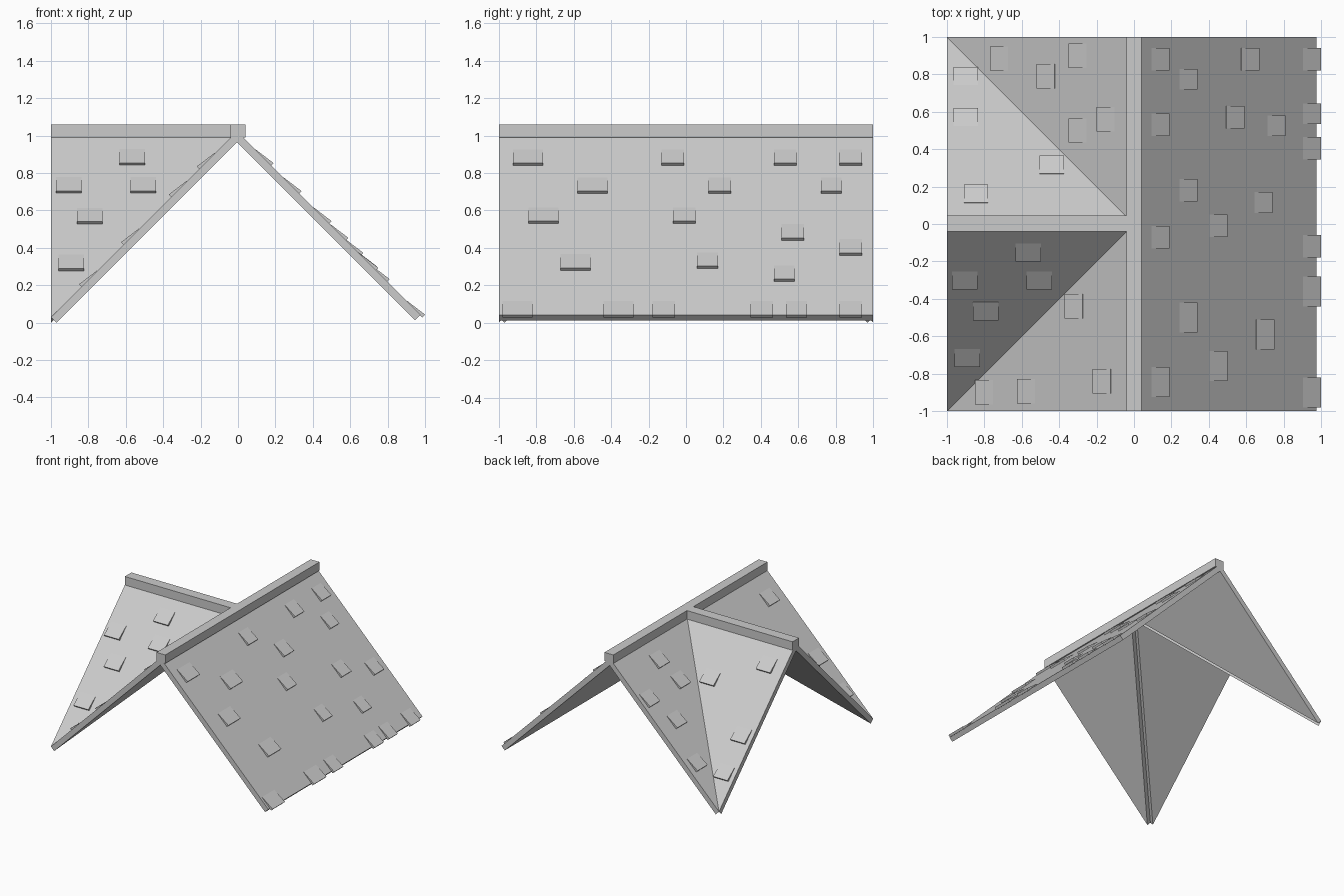
import bpy, bmesh

if "Cube" in bpy.data.objects:
    bpy.data.objects.remove(bpy.data.objects["Cube"])

R2 = 2 ** -0.5


def point(o, s, t, h, top):
    """Point on a 45 degree slope: s outward, t along the ridge, h above the surface."""
    return (o[0] * (s + h * R2) + abs(o[1]) * t,
            o[1] * (s + h * R2) + abs(o[0]) * t,
            top - s + h * R2)


def prisms(name, rings):
    """One object from closed prisms, each given as (bottom ring, top ring)."""
    bm = bmesh.new()
    for a, b in rings:
        va = [bm.verts.new(p) for p in a]
        vb = [bm.verts.new(p) for p in b]
        bm.faces.new(va[::-1])
        bm.faces.new(vb)
        n = len(va)
        for i in range(n):
            j = (i + 1) % n
            bm.faces.new((va[i], va[j], vb[j], vb[i]))
    bmesh.ops.recalc_face_normals(bm, faces=bm.faces)
    me = bpy.data.meshes.new(name)
    bm.to_mesh(me)
    bm.free()
    bpy.context.collection.objects.link(bpy.data.objects.new(name, me))


def slab(name, o, outline, top, thick=0.042):
    prisms(name, [([point(o, s, t, -thick, top) for s, t in outline],
                   [point(o, s, t, 0, top) for s, t in outline])])


def shingles(name, o, tiles, top, length=0.085, lift=0.018):
    # wedge tiles: flush at the upper edge, lifted at the lower edge
    rings = []
    for s, t, w in tiles:
        s -= 0.012
        u, a, b = s - length, t - w / 2, t + w / 2
        bottom = [(u, a, -0.012), (s, a, -0.003), (s, b, -0.003), (u, b, -0.012)]
        upper = [(u, a, 0.002), (s, a, lift), (s, b, lift), (u, b, 0.002)]
        rings.append(([point(o, *p, top) for p in bottom],
                      [point(o, *p, top) for p in upper]))
    prisms(name, rings)


def beam(name, x0, x1, y0, y1, z0=0.99, z1=1.06):
    c = [(x0, y0), (x1, y0), (x1, y1), (x0, y1)]
    prisms(name, [([(x, y, z0) for x, y in c], [(x, y, z1) for x, y in c])])


RIGHT, LEFT, FRONT, BACK = (1, 0), (-1, 0), (0, -1), (0, 1)
TR, TL = 1.018, 1.03

# roof slabs: full right slope, valley-cut left slopes, cross gable slopes
slab("right_slope", RIGHT, [(0, -1), (0.976, -1), (0.976, 1), (0, 1)], TR)
slab("left_slope_front", LEFT, [(0, -1), (1, -1), (0, 0)], TL)
slab("left_slope_back", LEFT, [(0, 1), (1, 1), (0, 0)], TL)
slab("gable_slope_front", FRONT, [(0, -1), (1, -1), (0, 0)], TL)
slab("gable_slope_back", BACK, [(0, -1), (1, -1), (0, 0)], TL)

# ridge beams
beam("main_ridge", -0.04, 0.04, -1, 1)
beam("gable_ridge", -1, -0.03, -0.04, 0.045)

# raised shingles: (lower edge, centre along ridge, width)
shingles("right_shingles", RIGHT, [
    (.19, .88, .12), (.19, .53, .12), (.19, -.07, .12), (.19, -.845, .16),
    (.34, .775, .11), (.34, .18, .12), (.34, -.50, .16),
    (.50, -.01, .12), (.50, -.76, .16), (.59, .57, .12), (.67, .88, .12),
    (.74, .115, .11), (.75, -.59, .16), (.81, .525, .11),
    (1, .88, .12), (1, .59, .11), (1, .405, .12), (1, -.12, .12),
    (1, -.36, .16), (1, -.90, .16)], TR)
shingles("left_shingles", LEFT, [
    (.77, .885, .13), (.35, .90, .13), (.52, .79, .13), (.35, .50, .13),
    (.20, .56, .13), (.37, -.44, .13), (.85, -.90, .13), (.625, -.895, .13),
    (.22, -.84, .13)], TL)
shingles("gable_front_shingles", FRONT, [
    (.20, -.565, .135), (.35, -.905, .135), (.35, -.507, .135),
    (.515, -.793, .135), (.765, -.892, .135)], TL)
shingles("gable_back_shingles", BACK, [
    (.84, -.90, .13), (.62, -.90, .13), (.365, -.44, .13), (.21, -.845, .13)], TL)
